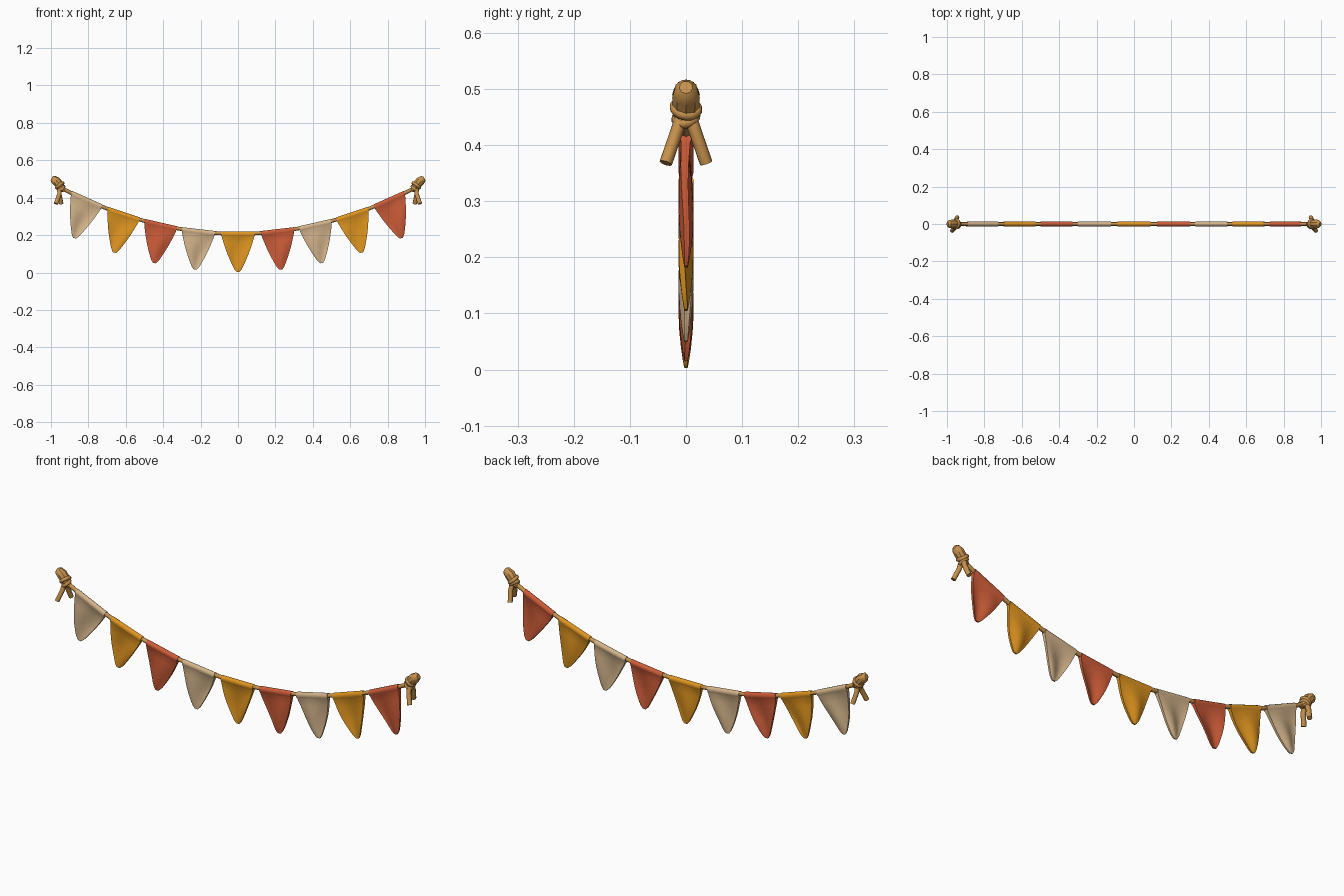
import bpy, bmesh, math
from mathutils import Vector

if "Cube" in bpy.data.objects:
    bpy.data.objects.remove(bpy.data.objects["Cube"])


def material(name, rgb):
    m = bpy.data.materials.new(name)
    m.diffuse_color = (*rgb, 1)
    m.use_nodes = True
    m.node_tree.nodes["Principled BSDF"].inputs["Base Color"].default_value = m.diffuse_color
    return m


ROPE = material("tan rope", (0.58, 0.29, 0.075))
CLOTH = [material("cream cloth", (0.66, 0.46, 0.26)),
         material("mustard cloth", (0.74, 0.30, 0.014)),
         material("brick red cloth", (0.62, 0.108, 0.04))]


def finish(name, bm, mat, angle=50):
    bmesh.ops.recalc_face_normals(bm, faces=bm.faces)
    me = bpy.data.meshes.new(name)
    bm.to_mesh(me)
    bm.free()
    ob = bpy.data.objects.new(name, me)
    bpy.context.collection.objects.link(ob)
    me.materials.append(mat)
    bpy.ops.object.select_all(action='DESELECT')
    ob.select_set(True)
    bpy.context.view_layer.objects.active = ob
    bpy.ops.object.shade_smooth_by_angle(angle=math.radians(angle))
    return ob


def skin(bm, rings):
    """Bridge equal-length rings of points and cap both ends."""
    rows = [[bm.verts.new(p) for p in r] for r in rings]
    n = len(rows[0])
    for a, b in zip(rows, rows[1:]):
        for i in range(n):
            j = (i + 1) % n
            bm.faces.new((a[i], a[j], b[j], b[i]))
    bm.faces.new(rows[0])
    bm.faces.new(rows[-1][::-1])


def tube(bm, pts, radii, sides=8):
    pts = [Vector(p) for p in pts]
    rings = []
    for k, p in enumerate(pts):
        t = (pts[min(k + 1, len(pts) - 1)] - pts[max(k - 1, 0)]).normalized()
        a = t.cross(Vector((0, 1, 0))).normalized()
        b = t.cross(a)
        rings.append([p + radii[k] * (a * math.cos(w) + b * math.sin(w))
                      for w in (2 * math.pi * i / sides for i in range(sides))])
    skin(bm, rings)


def coil(name, mid, axis, big, small):
    """A ring of rope around the axis."""
    bm = bmesh.new()
    axis = Vector(axis).normalized()
    u = axis.cross(Vector((0, 1, 0))).normalized()
    v = axis.cross(u)
    rows = []
    for k in range(14):
        a = 2 * math.pi * k / 14
        out = u * math.cos(a) + v * math.sin(a)
        rows.append([bm.verts.new(Vector(mid) + out * (big + small * math.cos(b))
                                  + axis * (small * math.sin(b)))
                     for b in (math.pi * j / 4 for j in range(8))])
    for k in range(14):
        p, q = rows[k], rows[(k + 1) % 14]
        for j in range(8):
            bm.faces.new((p[j], p[(j + 1) % 8], q[(j + 1) % 8], q[j]))
    finish(name, bm, ROPE)


def sag(x):
    return 0.207 + 0.275 * x * x


# Sagging rope
bm = bmesh.new()
xs = [-0.95 + 1.9 * i / 48 for i in range(49)]
tube(bm, [(x, 0, sag(x)) for x in xs], [0.010] * len(xs))
finish("rope", bm, ROPE)

# Pennants: sleeve around the rope, cloth tapering to a narrow tip
DROP, HALF, COLS = 0.204, 0.088, 12
# (distance down, half thickness)
PROFILE = [(-0.013, 0.004), (-0.009, 0.010), (0.0, 0.0135), (0.009, 0.011), (0.017, 0.008),
           (0.05, 0.007), (0.08, 0.006), (0.11, 0.0055), (0.14, 0.005), (0.17, 0.0045),
           (0.188, 0.004), (0.198, 0.0035), (DROP, 0.003)]


def pennant(idx, cx):
    centre = Vector((cx, 0, sag(cx)))
    tang = Vector((1, 0, 0.55 * cx)).normalized()
    down = Vector((0.078 * cx / DROP, 0, -1))
    rings = []
    for d, th in PROFILE:
        t = max(0, d - 0.012) / (DROP - 0.012)
        w = HALF * (1 - t) + 0.013 * t + 0.006 * math.sin(math.pi * t)
        if t > 0.9:
            w *= 1 - 0.4 * ((t - 0.9) / 0.1) ** 2
        level = tang.lerp(Vector((1, 0, 0.25 * cx)), t)

        def pt(u, side):
            wave = 0.008 * math.sin(math.pi * t) * math.sin(2.8 * u + 1.9 * idx + 1.5 * t)
            return centre + level * (u * w) + down * d + Vector((0, wave + side * th, 0))
        us = [-1 + 2 * i / COLS for i in range(COLS + 1)]
        rings.append([pt(u, -1) for u in us] + [pt(u, 1) for u in reversed(us)])
    bm = bmesh.new()
    skin(bm, rings)
    finish(f"pennant_{idx + 1}", bm, CLOTH[idx % 3])


for i, c in enumerate((-0.81, -0.612, -0.414, -0.212, 0, 0.212, 0.414, 0.612, 0.81)):
    pennant(i, c)

# End knots: bulb, wrapped coils and two splayed tails
for s, side in ((-1, "left"), (1, "right")):
    bm = bmesh.new()
    tube(bm, [(s * x, 0, z) for x, z in ((0.997, 0.503), (0.988, 0.499), (0.972, 0.488),
                                         (0.957, 0.470), (0.945, 0.452), (0.928, 0.438))],
         [0.012, 0.021, 0.025, 0.024, 0.022, 0.011], 9)
    finish(f"{side}_knot", bm, ROPE, 35)
    coil(f"{side}_knot_coil", (s * 0.953, 0, 0.466), (s * 0.6, 0.15, 0.75), 0.021, 0.009)
    coil(f"{side}_knot_lower_coil", (s * 0.946, 0, 0.450), (s * 0.6, -0.25, 0.75), 0.018, 0.009)

    for y, x_end, label in ((-1, 0.973, "front"), (1, 0.945, "back")):
        bm = bmesh.new()
        tube(bm, [(s * 0.952, y * 0.006, 0.455), (s * 0.955, y * 0.018, 0.42),
                  (s * x_end, y * 0.036, 0.368)], [0.012, 0.0115, 0.0115])
        finish(f"{side}_{label}_tail", bm, ROPE)
